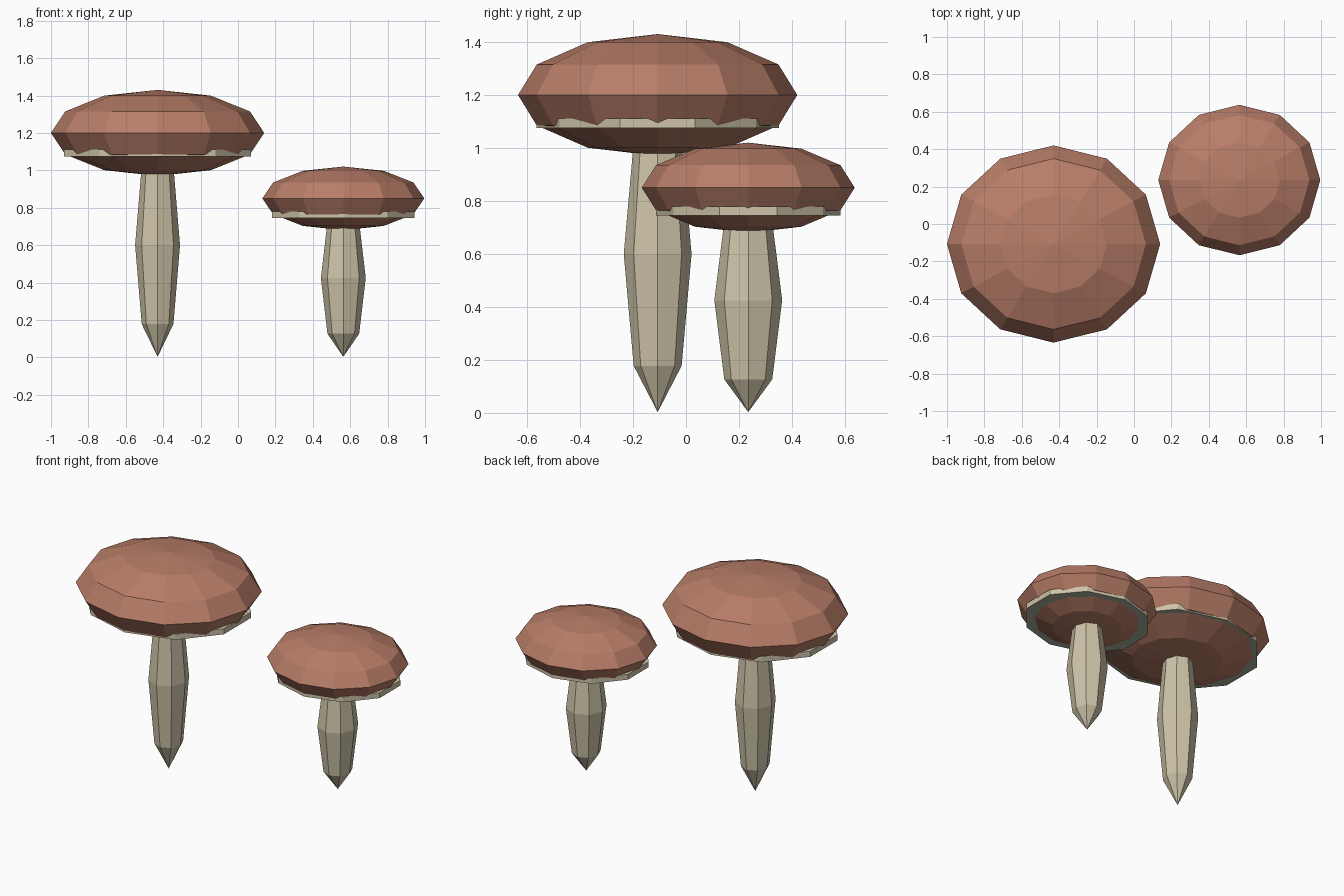
import bpy, math

if "Cube" in bpy.data.objects:
    bpy.data.objects.remove(bpy.data.objects["Cube"])


def material(name, rgb):
    m = bpy.data.materials.new(name)
    m.diffuse_color = (*rgb, 1)
    m.use_nodes = True
    m.node_tree.nodes["Principled BSDF"].inputs["Base Color"].default_value = m.diffuse_color
    return m


brown = material("cap_brown", (0.48, 0.205, 0.138))
cream = material("stem_cream", (0.61, 0.55, 0.39))
grey = material("gill_grey", (0.40, 0.43, 0.34))


def ellipsoid(name, segments, rings, centre, radii, mat):
    """Faceted ellipsoid made from a low-poly sphere."""
    bpy.ops.mesh.primitive_uv_sphere_add(segments=segments, ring_count=rings,
                                         radius=1, location=centre)
    ob = bpy.context.object
    ob.name = name
    ob.scale = radii
    bpy.ops.object.transform_apply(location=False, rotation=False, scale=True)
    ob.data.materials.append(mat)
    return ob


def gill_disc(name, x, y, z0, z1, rx, ry):
    """Ten-sided disc under the cap, with a grey underside."""
    bpy.ops.mesh.primitive_cylinder_add(vertices=10, radius=1, depth=z1 - z0,
                                        location=(x, y, (z0 + z1) / 2))
    ob = bpy.context.object
    ob.name = name
    ob.scale = (rx, ry, 1)
    bpy.ops.object.transform_apply(location=False, rotation=False, scale=True)
    ob.data.materials.append(cream)
    ob.data.materials.append(grey)
    for p in ob.data.polygons:
        if p.normal.z < -0.5:
            p.material_index = 1
    return ob


def mushroom(prefix, x, y, cap_z, cap_r, stem_z, disc):
    ellipsoid(prefix + "_cap", 12, 6, (x, y, cap_z), cap_r, brown)
    ellipsoid(prefix + "_stem", 8, 4, (x, y, stem_z),
              (0.12, 0.128, stem_z - 0.003), cream)
    gill_disc(prefix + "_gills", x, y, *disc)


mushroom("large", -0.43, -0.107, 1.2, (0.57, 0.527, 0.23), 0.6,
         (1.075, 1.112, 0.526, 0.458))
mushroom("small", 0.563, 0.235, 0.85, (0.433, 0.402, 0.17), 0.425,
         (0.745, 0.78, 0.40, 0.349))
